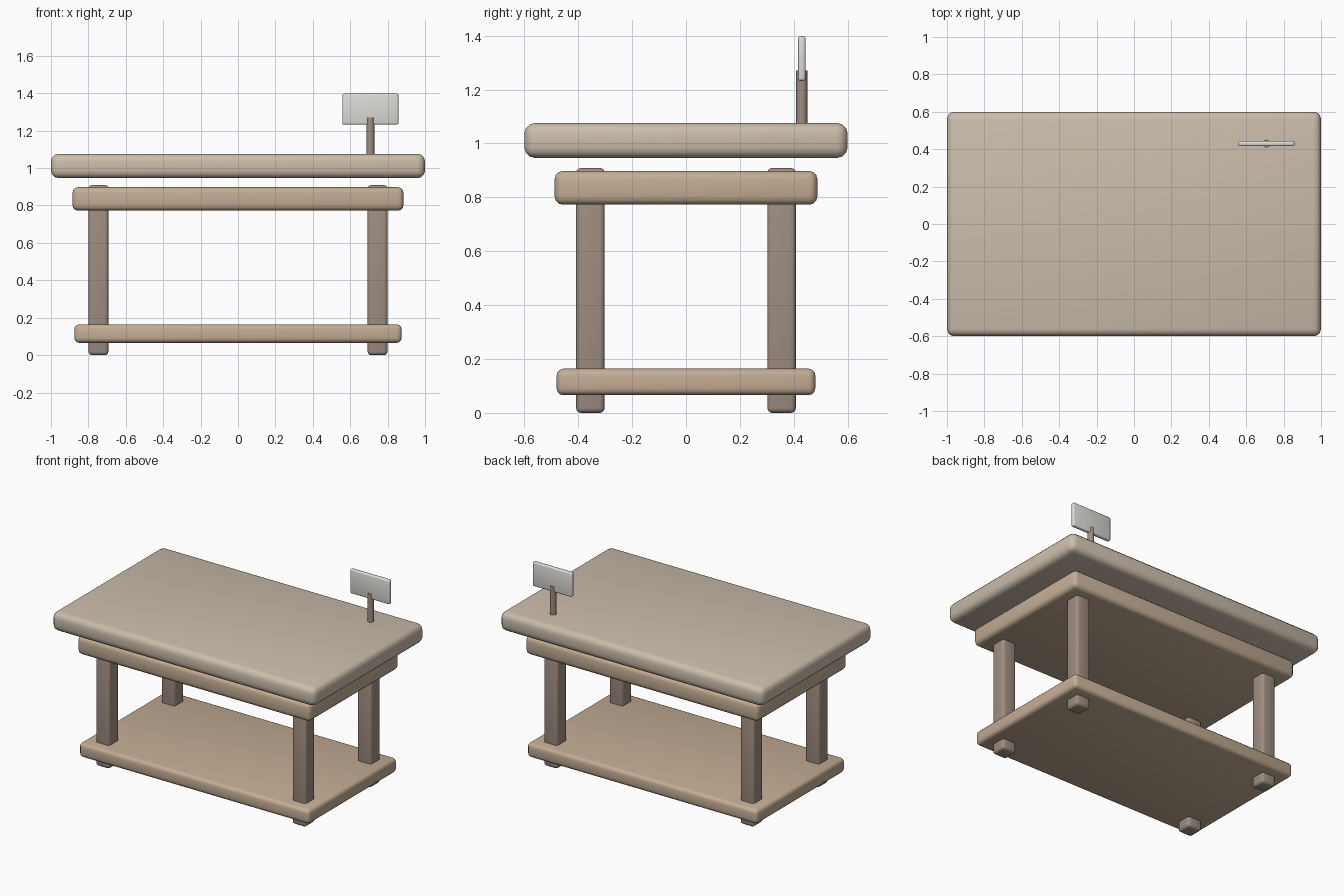
import bpy

if "Cube" in bpy.data.objects:
    bpy.data.objects.remove(bpy.data.objects["Cube"])


def material(name, rgb):
    m = bpy.data.materials.new(name)
    m.diffuse_color = (*rgb, 1)
    m.use_nodes = True
    m.node_tree.nodes["Principled BSDF"].inputs["Base Color"].default_value = m.diffuse_color
    return m


TOP = material("pale_wood", (0.60, 0.51, 0.41))
SHELF = material("warm_wood", (0.55, 0.42, 0.30))
LEG = material("dark_wood", (0.35, 0.27, 0.22))
SIGN = material("off_white", (0.72, 0.71, 0.68))


def finish(obj, name, mat):
    obj.name = name
    obj.data.materials.append(mat)
    bpy.ops.object.shade_smooth_by_angle()


def rounded_box(name, centre, size, bevel, mat):
    bpy.ops.mesh.primitive_cube_add(size=1, location=centre)
    obj = bpy.context.object
    obj.scale = size
    bpy.ops.object.transform_apply(location=False, rotation=False, scale=True)
    mod = obj.modifiers.new("rounded_edges", 'BEVEL')
    mod.width = bevel
    mod.segments = 3
    bpy.ops.object.modifier_apply(modifier=mod.name)
    finish(obj, name, mat)


# Horizontal slabs
rounded_box("table_top", (0, 0, 1.011), (2.0, 1.2, 0.13), 0.04, TOP)
rounded_box("upper_frame", (0, 0, 0.835), (1.77, 0.975, 0.125), 0.03, SHELF)
rounded_box("lower_shelf", (0, 0, 0.115), (1.75, 0.96, 0.098), 0.025, SHELF)

# Four legs
for sx, side in ((-1, "left"), (1, "right")):
    for sy, end in ((-1, "front"), (1, "back")):
        rounded_box(f"{end}_{side}_leg", (sx * 0.746, sy * 0.355, 0.4545),
                    (0.106, 0.106, 0.909), 0.018, LEG)

# Sign post and blank panel
bpy.ops.mesh.primitive_cylinder_add(vertices=16, radius=0.021, depth=0.2,
                                    location=(0.708, 0.43, 1.171))
finish(bpy.context.object, "sign_post", LEG)
rounded_box("sign_panel", (0.708, 0.43, 1.315), (0.30, 0.028, 0.166), 0.01, SIGN)
